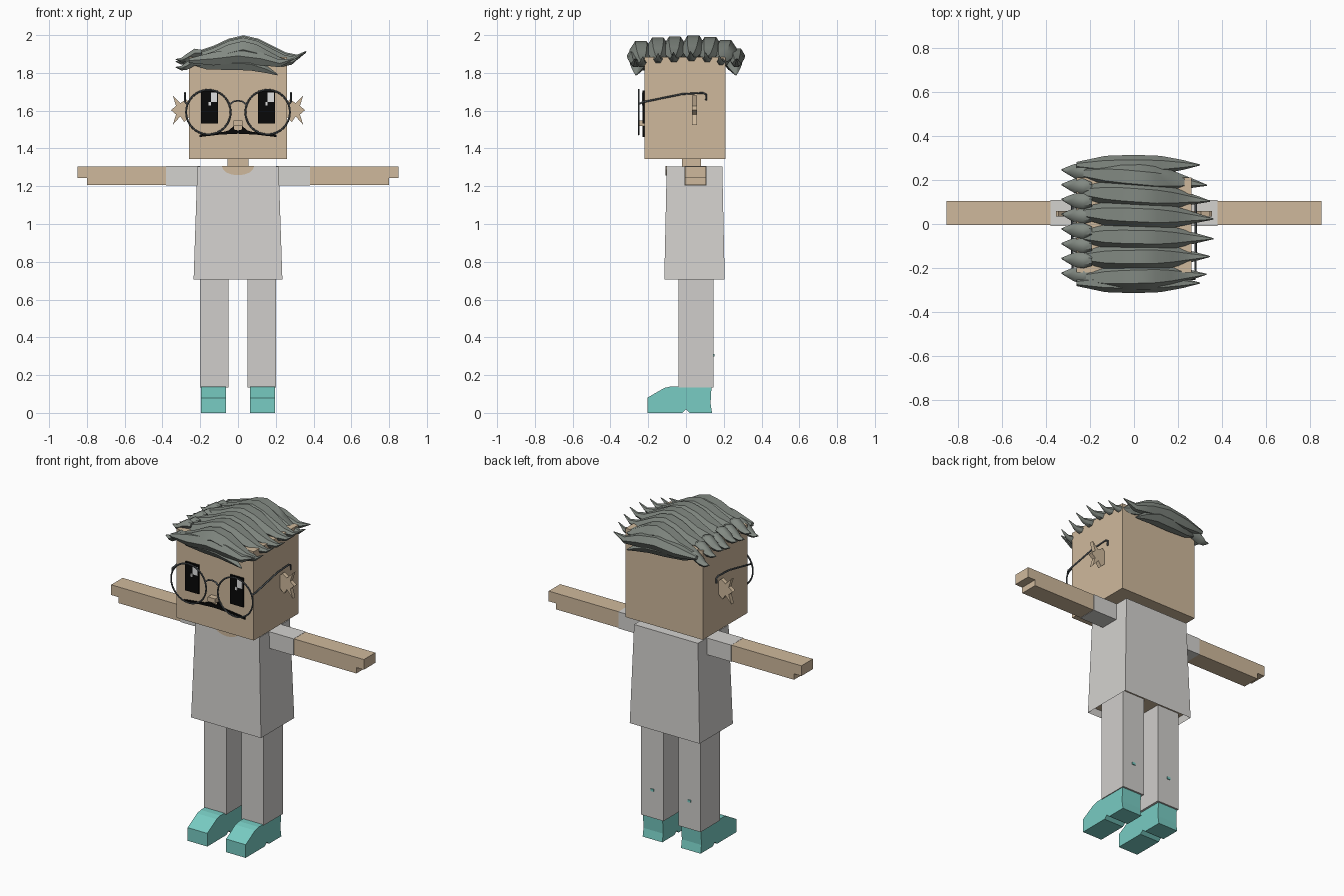
import bpy, bmesh, math
from mathutils import Vector

cube = bpy.data.objects.get("Cube")
if cube:
    bpy.data.objects.remove(cube, do_unlink=True)


def material(name, rgb):
    lin = [((c / 255 + 0.055) / 1.055) ** 2.4 if c > 10 else c / 255 / 12.92 for c in rgb]
    m = bpy.data.materials.new(name)
    m.use_nodes = True
    m.diffuse_color = (*lin, 1)
    m.node_tree.nodes["Principled BSDF"].inputs["Base Color"].default_value = (*lin, 1)
    return m


SKIN = material("skin", (207, 185, 156))
SHIRT = material("shirt_grey", (212, 210, 207))
PANTS = material("trouser_grey", (208, 206, 203))
TEAL = material("shoe_teal", (120, 204, 195))
HAIR = material("hair_grey", (130, 137, 130))
BLACK = material("black", (8, 8, 8))
FRAME = material("frame_grey", (80, 86, 90))
WHITE = material("eye_white", (225, 225, 225))


def finish(name, bm, *mats):
    bmesh.ops.recalc_face_normals(bm, faces=bm.faces)
    mesh = bpy.data.meshes.new(name)
    bm.to_mesh(mesh)
    bm.free()
    for m in mats:
        mesh.materials.append(m)
    ob = bpy.data.objects.new(name, mesh)
    bpy.context.collection.objects.link(ob)
    return ob


def prism(name, pts, axis, lo, hi, mat, flip=1):
    """Extrude a profile: axis y takes (x, z) points, axis x takes (y, z)."""
    bm = bmesh.new()
    rings = []
    for d in (lo, hi):
        rings.append([bm.verts.new((a * flip, d, b) if axis == "y" else (d * flip, a, b))
                      for a, b in pts])
    n = len(pts)
    bm.faces.new(rings[0])
    bm.faces.new(rings[1])
    for i in range(n):
        j = (i + 1) % n
        bm.faces.new((rings[0][i], rings[0][j], rings[1][j], rings[1][i]))
    return finish(name, bm, mat)


def box(name, x, y, z, mat, flip=1):
    pts = [(x[0], z[0]), (x[1], z[0]), (x[1], z[1]), (x[0], z[1])]
    return prism(name, pts, "y", y[0], y[1], mat, flip)


def smooth(ob):
    bpy.ops.object.select_all(action="DESELECT")
    bpy.context.view_layer.objects.active = ob
    ob.select_set(True)
    bpy.ops.object.shade_smooth_by_angle(angle=math.radians(50))


def strand(name, path, y, width, height, dz=0, lean=0):
    """Loft a six-sided lock of hair along (x, z, thickness) stations."""
    bm = bmesh.new()
    rings = []
    for k, (x, z, t) in enumerate(path):
        drift = lean * k / (len(path) - 1)
        ring = []
        for i in range(6):
            a = math.tau * i / 6
            ring.append(bm.verts.new((x, y + drift + math.cos(a) * width * t,
                                      z + dz + math.sin(a) * height * t)))
        rings.append(ring)
    for r, s in zip(rings, rings[1:]):
        for i in range(6):
            j = (i + 1) % 6
            bm.faces.new((r[i], r[j], s[j], s[i]))
    bm.faces.new(rings[0])
    bm.faces.new(rings[-1])
    smooth(finish(name, bm, HAIR))


def wire(name, pts):
    curve = bpy.data.curves.new(name, "CURVE")
    curve.dimensions = "3D"
    curve.bevel_depth = 0.005
    curve.bevel_resolution = 1
    curve.use_fill_caps = True
    sp = curve.splines.new("POLY")
    sp.points.add(len(pts) - 1)
    for p, co in zip(sp.points, pts):
        p.co = (*co, 1)
    curve.materials.append(FRAME)
    ob = bpy.data.objects.new(name, curve)
    bpy.context.collection.objects.link(ob)
    bpy.ops.object.select_all(action="DESELECT")
    bpy.context.view_layer.objects.active = ob
    ob.select_set(True)
    bpy.ops.object.convert(target="MESH")


# Head, neck and nose
box("head", (-0.26, 0.26), (-0.22, 0.21), (1.345, 1.885), SKIN)
box("neck", (-0.055, 0.055), (-0.02, 0.08), (1.28, 1.36), SKIN)
box("nose", (-0.025, 0.025), (-0.255, -0.21), (1.52, 1.548), SKIN)

# Flared shirt with a recessed underside
bm = bmesh.new()
bmesh.ops.create_cube(bm, size=1)
for v in bm.verts:
    top = v.co.z > 0
    v.co = Vector((math.copysign(0.215 if top else 0.235, v.co.x),
                   0.045 + math.copysign(0.147 if top else 0.16, v.co.y),
                   1.305 if top else 0.705))
under = min(bm.faces, key=lambda f: f.calc_center_median().z)
bmesh.ops.inset_region(bm, faces=[under], thickness=0.012)
for v in under.verts:
    v.co.z += 0.04
under.material_index = 1
finish("shirt", bm, SHIRT, SKIN)

# Neckline on the front of the shirt
arc = [(0.085 * math.cos(a), 1.306 + 0.048 * math.sin(a))
       for a in [math.pi + math.pi * i / 8 for i in range(9)]]
prism("neckline", arc, "y", -0.108, -0.1, SKIN)

# Limbs, shoes and ears
shoe = [(-0.205, 0), (-0.205, 0.08), (-0.115, 0.132), (-0.08, 0.14), (0.135, 0.14),
        (0.13, 0.05), (0.138, 0), (0.02, 0), (0, 0.018), (-0.02, 0)]
arm = [(0.38, 1.207), (0.80, 1.207), (0.80, 1.243), (0.85, 1.243), (0.85, 1.305), (0.38, 1.305)]
ear = [(0.255, 1.64), (0.275, 1.66), (0.305, 1.64), (0.345, 1.68), (0.328, 1.625), (0.355, 1.603),
       (0.328, 1.58), (0.345, 1.525), (0.305, 1.57), (0.285, 1.54), (0.255, 1.57)]
for side, s in (("right", -1), ("left", 1)):
    prism(side + "_arm", arm, "y", -0.005, 0.105, SKIN, s)
    box(side + "_sleeve", (0.20, 0.38), (-0.008, 0.108), (1.205, 1.306), SHIRT, s)
    box(side + "_leg", (0.05, 0.20), (-0.04, 0.145), (0.135, 0.75), PANTS, s)
    box(side + "_leg_tab", (0.115, 0.135), (0.143, 0.15), (0.298, 0.312), TEAL, s)
    prism(side + "_shoe", shoe, "x", 0.063, 0.195, TEAL, s)
    prism(side + "_ear", ear, "y", 0.033, 0.058, SKIN, s)

    # Eye with highlights on the same side of both pupils
    cx = 0.15 * s
    box(side + "_eye", (cx - 0.045, cx + 0.045), (-0.229, -0.22), (1.532, 1.708), BLACK)
    box(side + "_eye_glint", (cx + 0.007, cx + 0.04), (-0.234, -0.228), (1.645, 1.695), WHITE)
    box(side + "_eye_spark", (cx - 0.005, cx + 0.006), (-0.234, -0.228), (1.628, 1.645), WHITE)

    # Moustache half with stepped upper edge
    tache = [(0, 1.478), (0.1, 1.473), (0.205, 1.46), (0.205, 1.472), (0.12, 1.482),
             (0.075, 1.488), (0.05, 1.495), (0.035, 1.508), (0.02, 1.52), (0.02, 1.5), (0, 1.495)]
    prism(side + "_moustache", tache, "y", -0.229, -0.22, BLACK, s)

    # Glasses rim and temple
    bpy.ops.mesh.primitive_torus_add(location=(0.157 * s, -0.25, 1.592), rotation=(math.pi / 2, 0, 0),
                                     major_radius=0.118, minor_radius=0.005,
                                     major_segments=32, minor_segments=6)
    rim = bpy.context.object
    rim.name = side + "_rim"
    rim.data.materials.append(FRAME)
    smooth(rim)
    wire(side + "_temple", [(0.268 * s, -0.25, 1.635), (0.28 * s, -0.23, 1.645),
                            (0.28 * s, -0.02, 1.688), (0.28 * s, 0.09, 1.694),
                            (0.28 * s, 0.108, 1.685), (0.28 * s, 0.106, 1.655)])

wire("glasses_bridge", [(-0.045, -0.25, 1.632), (-0.025, -0.25, 1.648), (0, -0.25, 1.653),
                        (0.025, -0.25, 1.648), (0.045, -0.25, 1.632)])

# Long locks swept across the crown, flicking up at the left
sweep = [(-0.23, 1.89, 0.45), (-0.13, 1.902, 0.9), (-0.05, 1.935, 1), (0.03, 1.953, 1),
         (0.11, 1.935, 1), (0.19, 1.905, 0.8), (0.26, 1.885, 0.5), (0.32, 1.885, 0.25),
         (0.37, 1.915, 0.04)]
rows = [(-0.245, -0.03), (-0.15, -0.012), (-0.055, -0.006), (0.05, 0), (0.145, -0.008), (0.23, -0.025)]
for i, (y, dz) in enumerate(rows):
    reach = 1 - abs(y) * 0.45
    path = [(x * reach if x > 0 else x, z, t) for x, z, t in sweep]
    strand(f"crown_lock_{i + 1}", path, y, 0.06, 0.053, dz, -y * 0.15 - 0.02)

# Drooping locks at the front and back edges
droop = [(-0.24, 1.85, 0.2), (-0.17, 1.84, 0.6), (-0.05, 1.85, 1), (0.06, 1.848, 1),
         (0.15, 1.82, 0.6), (0.21, 1.79, 0.1)]
side_wave = [(-0.26, 1.865, 0.3), (-0.13, 1.875, 0.9), (0, 1.89, 1), (0.12, 1.875, 0.9),
             (0.22, 1.85, 0.5), (0.30, 1.875, 0.05)]
for label, s in (("front", -1), ("back", 1)):
    strand(label + "_fringe", droop, 0.235 * s, 0.045, 0.04, 0, 0.03 * s)
    strand(label + "_edge_lock", side_wave, 0.268 * s, 0.046, 0.045)

# Short locks combed to the right, over the parting
short = [(-0.19, 1.895, 0.6), (-0.23, 1.892, 1), (-0.27, 1.868, 0.9), (-0.30, 1.855, 0.5),
         (-0.33, 1.86, 0.06)]
for i in range(8):
    y = -0.235 + i * 0.067
    dz = -0.03 if i in (0, 7) else 0.012 * (i % 2)
    strand(f"parting_lock_{i + 1}", short, y, 0.036, 0.028, dz, 0.012)
